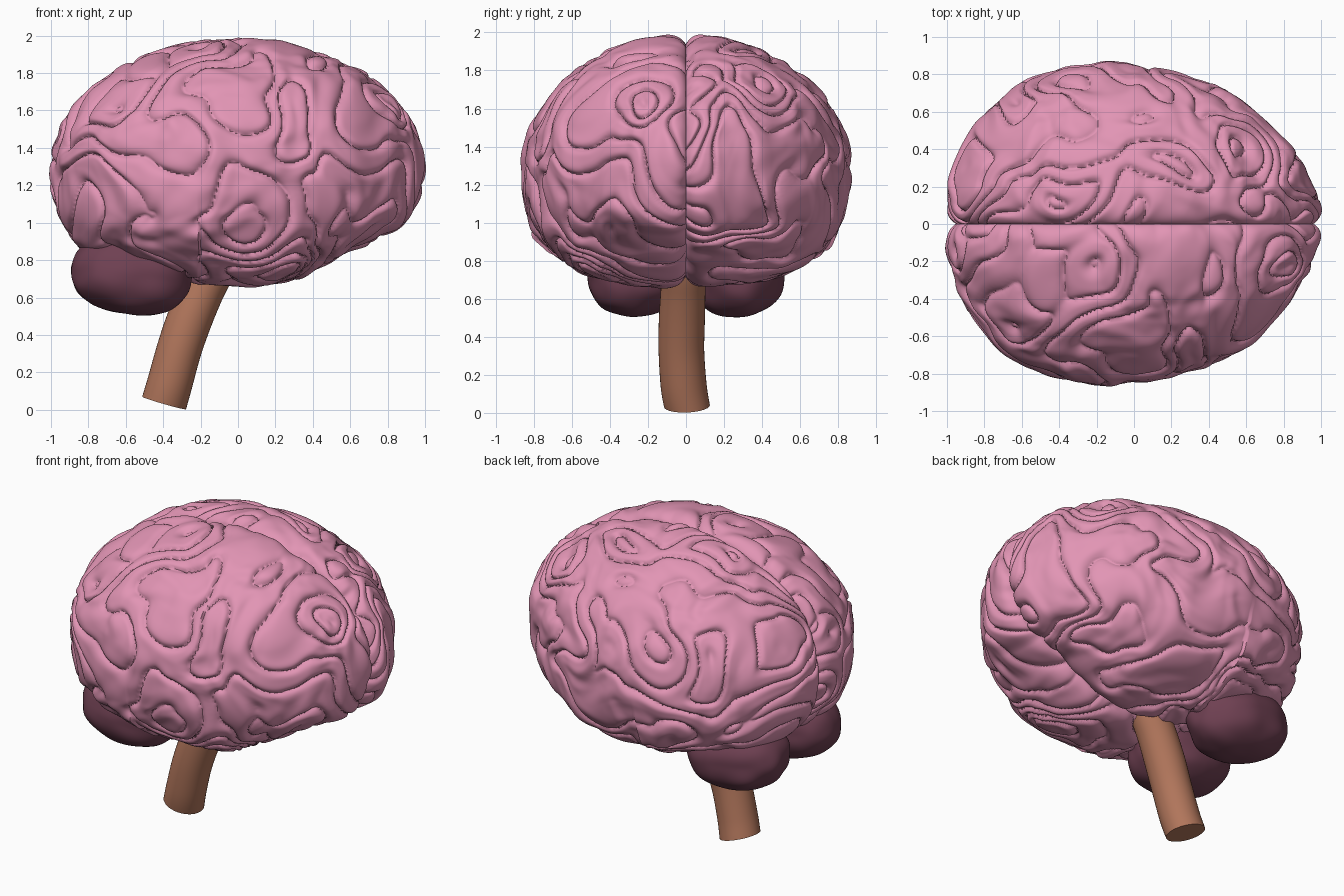
import bpy, bmesh, math
from mathutils import Vector, Matrix, noise

if "Cube" in bpy.data.objects:
    bpy.data.objects.remove(bpy.data.objects["Cube"])


def material(name, rgb):
    m = bpy.data.materials.new(name)
    m.diffuse_color = (*rgb, 1)
    m.use_nodes = True
    m.node_tree.nodes["Principled BSDF"].inputs["Base Color"].default_value = m.diffuse_color
    return m


PINK = material("cortex pink", (0.76, 0.30, 0.46))
PLUM = material("dark plum", (0.16, 0.052, 0.085))
TAN = material("stem tan", (0.44, 0.18, 0.105))


def finish(bm, name, mat, angle):
    bmesh.ops.recalc_face_normals(bm, faces=bm.faces)
    me = bpy.data.meshes.new(name)
    bm.to_mesh(me)
    bm.free()
    me.materials.append(mat)
    ob = bpy.data.objects.new(name, me)
    bpy.context.collection.objects.link(ob)
    bpy.ops.object.select_all(action='DESELECT')
    ob.select_set(True)
    bpy.context.view_layer.objects.active = ob
    bpy.ops.object.shade_smooth_by_angle(angle=math.radians(angle))
    return ob


def lookup(table, x):
    if x <= table[0][0]:
        return table[0][1]
    for (x0, a), (x1, b) in zip(table, table[1:]):
        if x <= x1:
            t = (x - x0) / (x1 - x0)
            t = t * t * (3 - 2 * t)
            return a + (b - a) * t
    return table[-1][1]


# Half-width and underside depth along the brain, relative to a round profile
WIDTH = [(-1, .96), (-.8, .955), (-.6, .93), (-.4, .905), (-.2, .875), (0, .85),
         (.2, .835), (.6, .81), (.8, .75), (1, .64)]
UNDER = [(-1, .9), (-.85, .80), (-.6, .63), (-.4, .61), (-.2, .635), (.3, .64),
         (.45, .6), (.6, .565), (.75, .585), (.9, .68), (1, .7)]
MID_Z = 1.3


def folds(p, seed):
    # contour bands of a warped noise: puffy patches divided by thin grooves
    q = p + 0.2 * noise.noise_vector(p * 2.4 + seed)
    n = noise.noise(q * 1.6 + seed) + 0.3 * noise.noise(q * 3.6 - seed)
    s = abs(math.sin(13 * n))
    puff = (1 - (1 - s) ** 2) ** 0.7
    lumps = 0.02 * noise.noise(q * 4 + seed) + 0.012 * noise.noise(q * 8 - seed)
    return -0.034 * (1 - puff) + lumps


def hemisphere(name, side, seed):
    bm = bmesh.new()
    bmesh.ops.create_uvsphere(bm, u_segments=440, v_segments=300, radius=1,
                              matrix=Matrix.Rotation(math.pi / 2, 4, 'Y'))
    bmesh.ops.bisect_plane(bm, geom=bm.verts[:] + bm.edges[:] + bm.faces[:], dist=1e-4,
                           plane_co=(0, 0, 0), plane_no=(0, 1, 0), clear_inner=True)
    bmesh.ops.edgeloop_fill(bm, edges=[e for e in bm.edges if e.is_boundary])
    for v in bm.verts:
        s = v.co.copy()
        r = math.sqrt(max(0, 1 - s.x * s.x))
        y, z = max(s.y, 0), s.z
        if z < 0 and r > 1e-5:      # fuller, squarer underside
            e = 2.8 if s.x > -.2 else 3.1
            k = ((y / r) ** e + (-z / r) ** e) ** (-1 / e)
            y, z = y * k, z * k
        y *= lookup(WIDTH, s.x)
        z *= 0.69 if z > 0 else lookup(UNDER, s.x)
        p = Vector((s.x, y * side, z))
        d = folds(p, seed) - 0.055 * math.exp(-y / 0.04)   # rounded into the long fissure
        v.co = ((s.x + s.x * d) * 1.012,
                side * max(y + s.y * d, 0.0003),
                MID_Z + z + s.z * d)
    return finish(bm, name, PINK, 55)


hemisphere("left_hemisphere", 1, Vector((3.1, 7.7, 1.4)))
hemisphere("right_hemisphere", -1, Vector((11.3, 2.6, 5.9)))


# Cerebellum lobes
def lobe(name, side):
    bm = bmesh.new()
    bmesh.ops.create_icosphere(bm, subdivisions=5, radius=1)
    turn = Matrix.Rotation(math.radians(8), 3, 'Y')
    for v in bm.verts:
        s = v.co.copy()
        k = (abs(s.x) ** 2.25 + abs(s.y) ** 2.25 + abs(s.z) ** 2.25) ** (-1 / 2.25)
        k *= 1 + 0.05 * noise.noise(s * 1.9 + Vector((4, side * 3, 2)))
        q = turn @ Vector((s.x * k * .32, s.y * k * .245, s.z * k * .21))
        v.co = q + Vector((-.57, side * .27, .72))
    finish(bm, name, PLUM, 60)


lobe("left_cerebellum", 1)
lobe("right_cerebellum", -1)

# Brain stem: tube swept along a gentle bend (x, y, z, radius)
PATH = [(-.395, .005, .036, .122), (-.365, -.012, .14, .121), (-.315, -.024, .32, .12),
        (-.26, -.022, .48, .121), (-.195, -.016, .63, .118), (-.13, -.012, .76, .115),
        (-.08, -.01, .90, .11)]


def path_point(t):
    i = min(int(t), len(PATH) - 2)
    f = t - i
    a, b, c, d = (Vector(PATH[min(max(j, 0), len(PATH) - 1)]) for j in range(i - 1, i + 3))
    return 0.5 * (2 * b + (c - a) * f + (2 * a - 5 * b + 4 * c - d) * f * f
                  + (3 * b - a - 3 * c + d) * f ** 3)


bm = bmesh.new()
rings = []
for i in range(31):
    t = i * (len(PATH) - 1) / 30
    c = path_point(t)
    tan = (path_point(min(t + .05, 6)) - path_point(max(t - .05, 0))).to_3d().normalized()
    side = Vector((tan.z, 0, -tan.x)).normalized()
    up = tan.cross(side)
    ring = []
    for j in range(40):
        a = j * math.tau / 40
        co = c.to_3d() + c.w * (side * math.cos(a) + up * math.sin(a))
        co.z -= 0.12 * (co.y - c.y) * max(0, 1 - i / 6)   # cut end leans forward
        ring.append(bm.verts.new(co))
    rings.append(ring)
for lo, hi in zip(rings, rings[1:]):
    for j in range(40):
        k = (j + 1) % 40
        bm.faces.new((lo[j], lo[k], hi[k], hi[j]))
bm.faces.new(rings[0])
bm.faces.new(rings[-1])
finish(bm, "brain_stem", TAN, 40)
